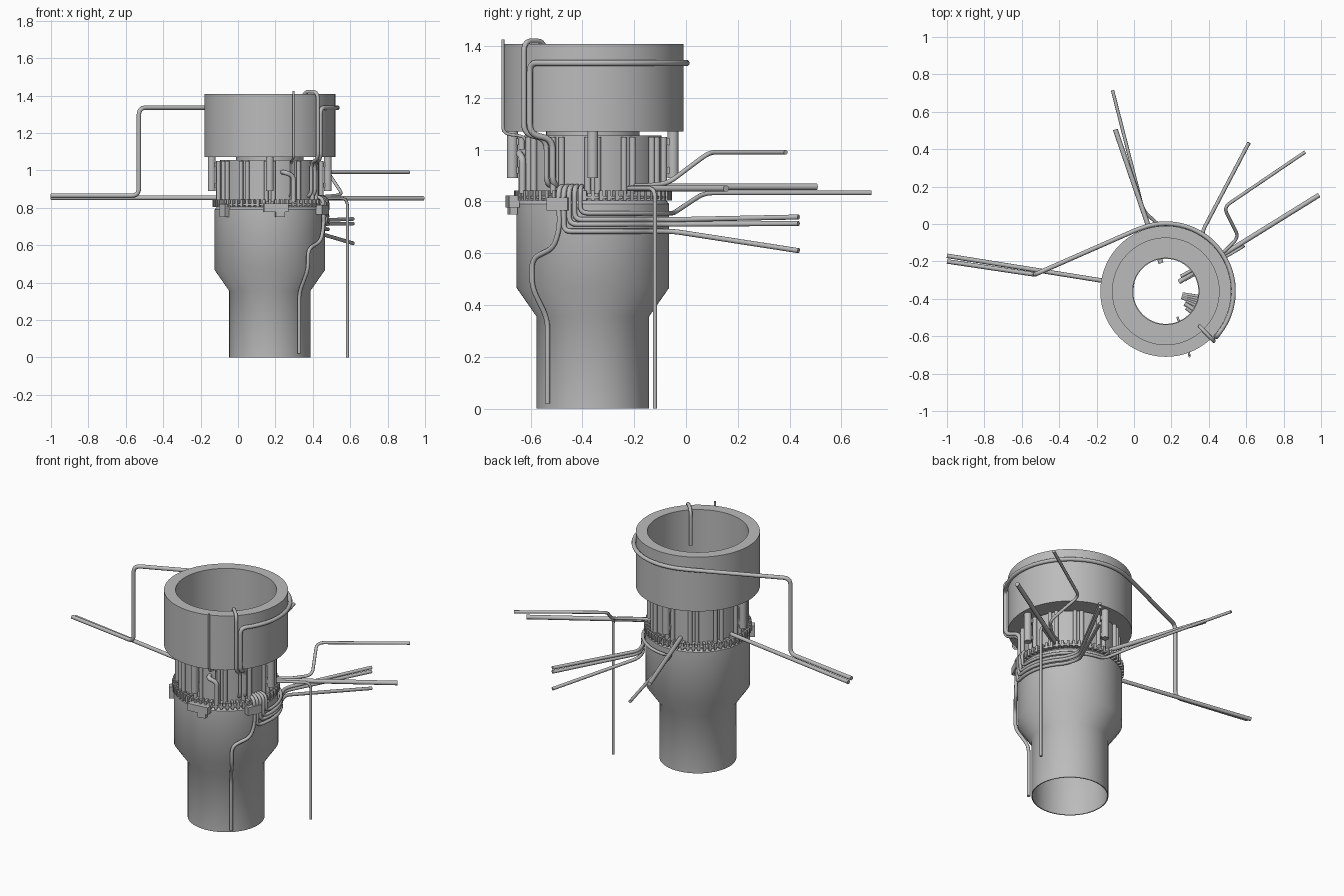
import bpy, bmesh, math
from mathutils import Vector, Matrix

cube = bpy.data.objects.get("Cube")
if cube:
    bpy.data.objects.remove(cube, do_unlink=True)

AX, AY = 0.17, -0.36          # axis of the main barrel

grey = bpy.data.materials.new("plain_grey")
grey.use_nodes = True
grey.diffuse_color = (0.5, 0.5, 0.5, 1)
grey.node_tree.nodes["Principled BSDF"].inputs["Base Color"].default_value = (0.5, 0.5, 0.5, 1)


def finish(name, bm):
    bmesh.ops.recalc_face_normals(bm, faces=bm.faces)
    mesh = bpy.data.meshes.new(name)
    bm.to_mesh(mesh)
    bm.free()
    mesh.shade_smooth()
    mesh.set_sharp_from_angle(angle=math.radians(35))
    mesh.materials.append(grey)
    obj = bpy.data.objects.new(name, mesh)
    bpy.context.collection.objects.link(obj)
    return obj


def polar(deg, r, z):
    a = math.radians(deg)
    return Vector((AX + r * math.cos(a), AY + r * math.sin(a), z))


def lathe(name, profile, steps=96):
    """Closed (radius, height) profile turned about the barrel axis."""
    bm = bmesh.new()
    verts = [bm.verts.new((AX + r, AY, z)) for r, z in profile]
    edges = [bm.edges.new((verts[i], verts[i - 1])) for i in range(len(verts))]
    bmesh.ops.spin(bm, geom=verts + edges, cent=(AX, AY, 0), axis=(0, 0, 1),
                   angle=math.tau, steps=steps, use_merge=True)
    bmesh.ops.remove_doubles(bm, verts=bm.verts, dist=1e-5)
    return finish(name, bm)


def boxes(name, items):
    """Radial boxes: (angle, radius, height, radial size, width, tall)."""
    bm = bmesh.new()
    for deg, r, z, dr, w, h in items:
        m = (Matrix.Translation(polar(deg, r, z)) @ Matrix.Rotation(math.radians(deg), 4, "Z")
             @ Matrix.Diagonal((dr, w, h, 1)))
        bmesh.ops.create_cube(bm, size=1, matrix=m)
    return finish(name, bm)


def rods(name, items):
    """Upright cylinders: (angle, radius, bottom, top, thickness)."""
    bm = bmesh.new()
    for deg, r, z0, z1, t in items:
        bmesh.ops.create_cone(bm, cap_ends=True, segments=20, radius1=t, radius2=t, depth=z1 - z0,
                              matrix=Matrix.Translation(polar(deg, r, (z0 + z1) / 2)))
    return finish(name, bm)


def pipe(name, points, radius=0.012, bend=0.04):
    """Round pipe through the points with rounded corners."""
    pts = [Vector(p) for p in points]
    path = [pts[0]]
    for a, b, c in zip(pts, pts[1:], pts[2:]):
        d = min(bend, 0.45 * (a - b).length, 0.45 * (c - b).length)
        p, q = b + (a - b).normalized() * d, b + (c - b).normalized() * d
        for i in range(6):
            t = i / 5
            path.append(p * (1 - t) ** 2 + b * 2 * t * (1 - t) + q * t * t)
    path.append(pts[-1])
    curve = bpy.data.curves.new(name, "CURVE")
    curve.dimensions = "3D"
    curve.bevel_depth = radius
    curve.bevel_resolution = 3
    curve.use_fill_caps = True
    spline = curve.splines.new("POLY")
    spline.points.add(len(path) - 1)
    for sp, co in zip(spline.points, path):
        sp.co = (*co, 1)
    spline.use_smooth = True
    curve.materials.append(grey)
    obj = bpy.data.objects.new(name, curve)
    bpy.context.collection.objects.link(obj)


def wrap(a0, a1, r, z, step=12):
    """Points of an arc around the barrel."""
    n = max(2, round(abs(a1 - a0) / step))
    return [polar(a0 + (a1 - a0) * i / n, r, z) for i in range(n + 1)]


# Barrel: open lower tube and wide body, neck, joining tube, upper ring
lathe("lower_body", [(0.217, 0), (0.217, 0.355), (0.295, 0.467), (0.295, 0.79), (0.283, 0.805),
                     (0.18, 0.805), (0.18, 0.78), (0.28, 0.78), (0.28, 0.475), (0.211, 0.36), (0.211, 0)])
lathe("neck", [(0.265, 0.8), (0.265, 1.055), (0.175, 1.055), (0.175, 0.8)])
lathe("joining_tube", [(0.18, 1.04), (0.18, 1.1), (0.174, 1.1), (0.174, 1.04)])
lathe("upper_ring", [(0.35, 1.07), (0.35, 1.408), (0.285, 1.408), (0.285, 1.09),
                     (0.215, 1.09), (0.215, 1.083), (0.175, 1.083), (0.175, 1.07)])

# Toothed collar with clamp blocks
lathe("collar", [(0.3, 0.812), (0.3, 0.822), (0.26, 0.822), (0.26, 0.812)])
boxes("collar_teeth", [(i * 6, 0.28, 0.823, 0.05, 0.014, 0.04) for i in range(60)])
boxes("collar_clamps", [(-84, 0.312, 0.8, 0.04, 0.13, 0.045), (-80, 0.315, 0.765, 0.03, 0.05, 0.03),
                        (-142, 0.305, 0.785, 0.035, 0.045, 0.07), (-25, 0.31, 0.79, 0.035, 0.09, 0.05)])

# Hanging cylinders and struts around the neck
rods("hanging_cylinders", [(i * 90, 0.31, 0.89, 1.075, 0.021) for i in range(4)])
rods("neck_struts", [(i * 30 + s, 0.275, 0.83, 1.05, 0.012) for i in range(12) for s in (-4, 4)])
boxes("cylinder_brackets", [(i * 90, 0.285, z, 0.05, 0.03, 0.025) for i in range(4) for z in (0.92, 1.03)])

# Long pipe rising on the right, circling the ring and running down the front left
pipe("ring_pipe", [(-1, -0.2, 0.865), (-0.53, -0.27, 0.865), (-0.53, -0.27, 1.335)]
     + wrap(114, -42, 0.364, 1.335)
     + [polar(-42, 0.364, 1.06), polar(-33, 0.285, 1.04), polar(-33, 0.285, 0.86), polar(-33, 0.12, 0.86)])

# Pipe hooked over the rim, and the thin rod beside it
pipe("rim_hook_pipe", [polar(-46, 0.26, 1.2), polar(-46, 0.26, 1.42), polar(-46, 0.37, 1.42),
                       polar(-46, 0.37, 1.06), polar(-39, 0.285, 1.04), polar(-39, 0.285, 0.86),
                       polar(-39, 0.14, 0.86)], 0.01)
pipe("thin_front_rod", [polar(-70, 0.37, 1.425), polar(-70, 0.37, 1.062), polar(-66, 0.28, 1.05),
                        polar(-66, 0.28, 0.86), polar(-66, 0.15, 0.86)], 0.006, 0.03)

# Pipe dropping from the neck at the front
pipe("front_neck_pipe", [polar(-75, 0.25, 0.99), polar(-75, 0.3, 0.99), polar(-65, 0.3, 0.97),
                         polar(-65, 0.3, 0.83)], 0.013, 0.03)

# Straight outgoing pipes at collar height
pipe("right_pipe", [(-1, -0.17, 0.853), (0, -0.33, 0.853)])
pipe("left_pipe", [(0.99, 0.155, 0.85), (0.24, -0.31, 0.85)], 0.013)
pipe("back_pipe", [(-0.1, 0.505, 0.857), (0.145, -0.21, 0.857)], 0.013)

# Cranked pipe and drop pipe on the left
pipe("cranked_pipe", [(0.915, 0.385, 0.99), (0.48, 0.09, 0.99), (0.56, -0.07, 0.87),
                      (0.47, -0.16, 0.86), (0.25, -0.28, 0.86)], 0.009)
pipe("drop_pipe", [(0.585, -0.12, 0), (0.585, -0.12, 0.85), (0.5, -0.17, 0.85), (0.27, -0.3, 0.85)], 0.008)


def riser(deg):
    """End of a wrapped pipe: up the body and in over the collar."""
    return [polar(deg, 0.315, 0.858), polar(deg, 0.09, 0.858)]


# Bundle wrapping the left of the body
pipe("long_back_pipe", [(-0.115, 0.715, 0.833), (0.05, 0.07, 0.833)] + wrap(88, -9, 0.312, 0.755) + riser(-9), 0.009)
for i, (z_end, z_wrap) in enumerate([(0.74, 0.73), (0.715, 0.712), (0.61, 0.685)]):
    deg = -13 - 4 * i
    pipe(f"bundle_pipe_{i + 1}", [(0.615, 0.435, z_end), (0.36, -0.05, z_wrap)]
         + wrap(45, deg, 0.312, z_wrap) + riser(deg), 0.01)

# Drain pipe following the body down to the base
pipe("drain_pipe", [polar(-25, 0.12, 0.858), polar(-25, 0.315, 0.858), polar(-24, 0.315, 0.7),
                    polar(-29, 0.312, 0.62), polar(-49, 0.312, 0.58), polar(-49, 0.312, 0.47),
                    polar(-48, 0.235, 0.345), polar(-48, 0.235, 0.02)], 0.01)
